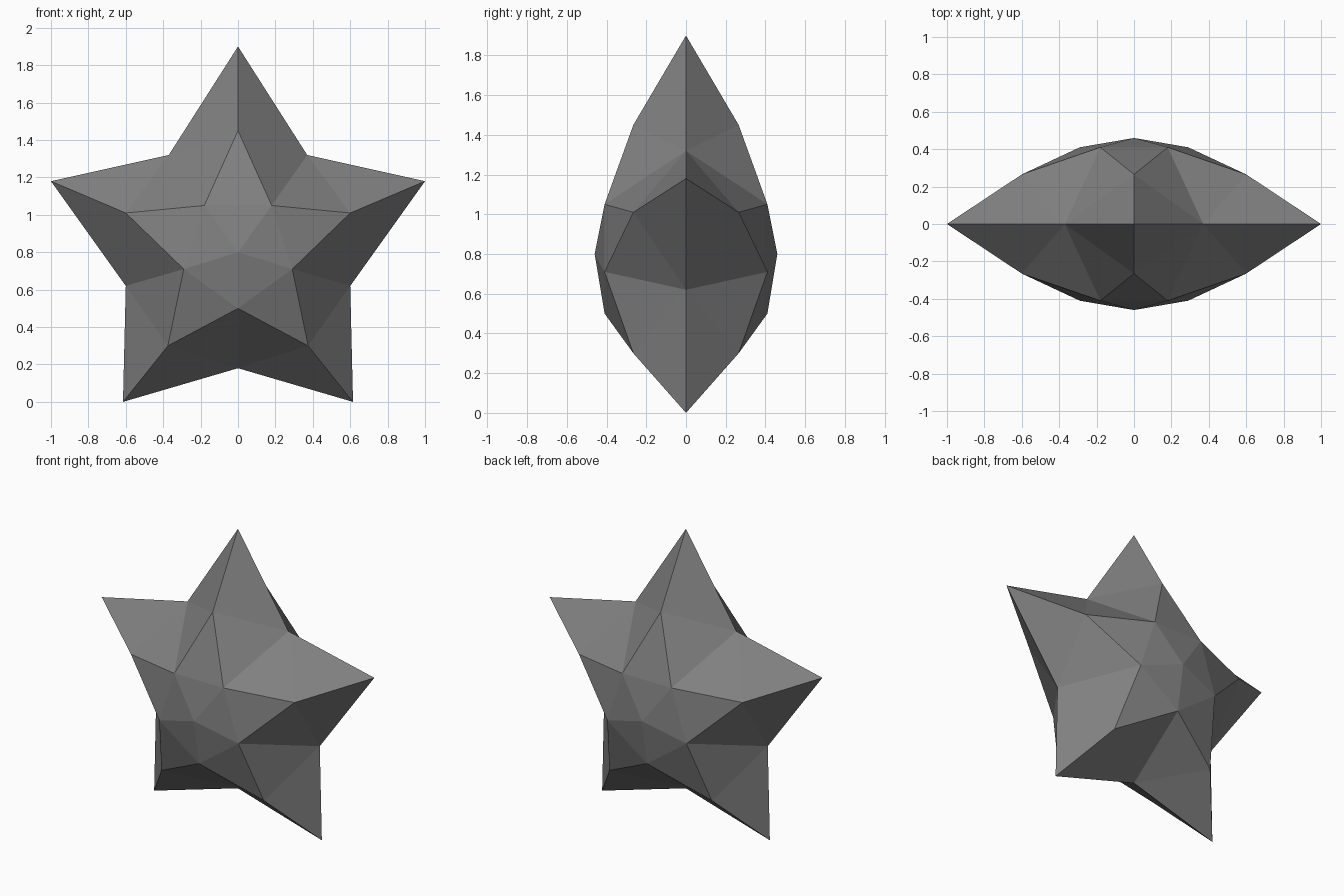
import bpy
import bmesh
from mathutils import Vector

default = bpy.data.objects.get("Cube")
if default:
    bpy.data.objects.remove(default, do_unlink=True)

# Single grey colour
grey = bpy.data.materials.new("mid_grey")
grey.use_nodes = True
colour = (0.216, 0.216, 0.216, 1)
grey.diffuse_color = colour
grey.node_tree.nodes["Principled BSDF"].inputs["Base Color"].default_value = colour

# Half-outlines (x, z), mirrored to five points, clockwise from the top
TIPS = [(0, 1.9), (1, 1.18), (0.615, 0)]
RIDGES = [(0, 1.45), (0.6, 1.01), (0.375, 0.3)]
NOTCHES = [(0.37, 1.32), (0.6, 0.62), (0, 0.18)]
HOLLOWS = [(0.18, 1.05), (0.29, 0.71), (0, 0.5)]


def ring(bm, half, depth):
    """Mirror a half-outline across x and add it at the given depth."""
    mirrored = [(-x, z) for x, z in reversed(half) if x]
    return [bm.verts.new((x, depth, z)) for x, z in half + mirrored]


bm = bmesh.new()

# Flat outline shared by the front and the back
tips = ring(bm, TIPS, 0)
notches = ring(bm, NOTCHES, 0)

# Faceted dome and five spikes on each side
for side in (-1, 1):
    ridges = ring(bm, RIDGES, side * 0.265)
    hollows = ring(bm, HOLLOWS, side * 0.41)
    centre = bm.verts.new((0, side * 0.46, 0.8))
    for i in range(5):
        bm.faces.new((centre, hollows[i - 1], hollows[i]))
        bm.faces.new((ridges[i], hollows[i - 1], hollows[i]))
        for j in (i - 1, i):
            bm.faces.new((tips[i], ridges[i], notches[j]))
            bm.faces.new((ridges[i], hollows[j], notches[j]))

bmesh.ops.recalc_face_normals(bm, faces=bm.faces)
mesh = bpy.data.meshes.new("star")
bm.to_mesh(mesh)
bm.free()
mesh.materials.append(grey)
star = bpy.data.objects.new("star", mesh)
bpy.context.collection.objects.link(star)
